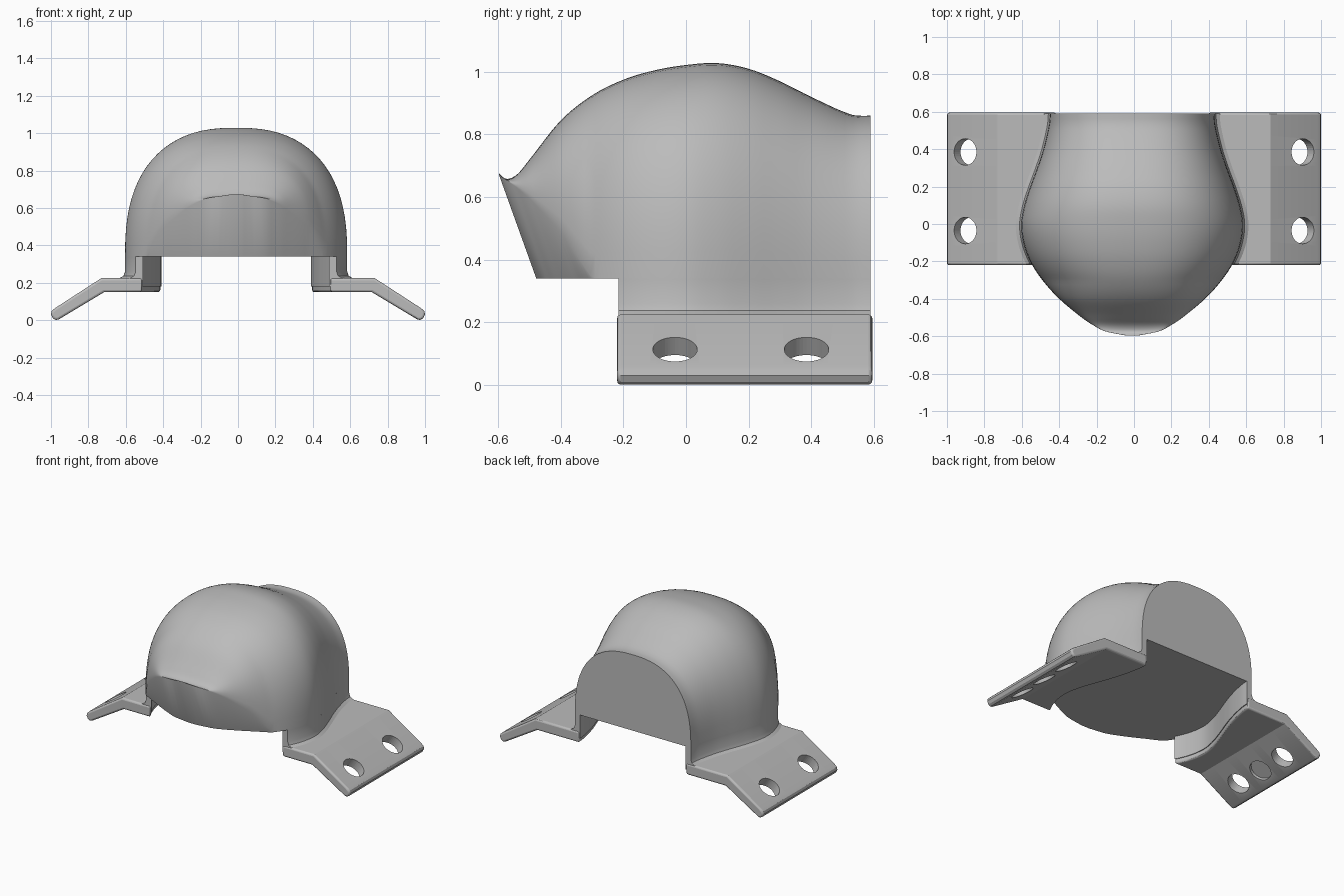
import bpy, bmesh, math
from mathutils import Vector

if "Cube" in bpy.data.objects:
    bpy.data.objects.remove(bpy.data.objects["Cube"])

grey = bpy.data.materials.new("plain grey")
grey.use_nodes = True
grey.diffuse_color = (0.5, 0.5, 0.5, 1)
grey.node_tree.nodes["Principled BSDF"].inputs["Base Color"].default_value = (0.5, 0.5, 0.5, 1)

# Hood stations: y, half width, crown height, rim height
STATIONS = [
    (-.597, .03, .675, .67), (-.575, .14, .658, .655), (-.54, .21, .672, .63),
    (-.5, .27, .72, .595), (-.4, .39, .845, .49), (-.3, .48, .925, .34),
    (-.2, .545, .975, .34), (-.1, .582, 1.005, .34), (0, .594, 1.022, .34),
    (.1, .577, 1.028, .34), (.2, .545, 1.01, .34), (.3, .508, .97, .34),
    (.4, .475, .92, .34), (.53, .445, .863, .34), (.59, .44, .86, .34)]
FLOOR = .34
SHIFT = -.01


def sample(y):
    """Smooth width, crown and rim at a given depth."""
    last = len(STATIONS) - 1
    i = next((k for k in range(last) if y <= STATIONS[k + 1][0]), last - 1)
    a, b = STATIONS[i], STATIONS[i + 1]
    before, after = STATIONS[max(i - 1, 0)], STATIONS[min(i + 2, last)]
    step = b[0] - a[0]
    t = min(max((y - a[0]) / step, 0), 1)
    out = []
    for c in (1, 2, 3):
        m0 = (b[c] - before[c]) / (b[0] - before[0]) * step
        m1 = (after[c] - a[c]) / (after[0] - a[0]) * step
        out.append((2*t**3 - 3*t*t + 1) * a[c] + (t**3 - 2*t*t + t) * m0
                   + (3*t*t - 2*t**3) * b[c] + (t**3 - t*t) * m1)
    w, crown, rim = out
    rim = a[3] + (b[3] - a[3]) * t
    return w, max(crown, rim + .002), max(rim, FLOOR)


def finish(name, bm, angle=35):
    bmesh.ops.remove_doubles(bm, verts=bm.verts, dist=.0001)
    bmesh.ops.recalc_face_normals(bm, faces=bm.faces)
    mesh = bpy.data.meshes.new(name)
    bm.to_mesh(mesh)
    bm.free()
    obj = bpy.data.objects.new(name, mesh)
    bpy.context.collection.objects.link(obj)
    mesh.materials.append(grey)
    smooth(obj, angle)
    return obj


def smooth(obj, angle):
    bpy.ops.object.select_all(action='DESELECT')
    obj.select_set(True)
    bpy.context.view_layer.objects.active = obj
    bpy.ops.object.shade_smooth_by_angle(angle=math.radians(angle))


def loft(bm, rows, closed):
    """Skin a list of equal point rows; return the vertex rows."""
    grid = [[bm.verts.new(p) for p in row] for row in rows]
    n = len(grid[0])
    for r0, r1 in zip(grid, grid[1:]):
        for k in range(n if closed else n - 1):
            m = (k + 1) % n
            bm.faces.new((r0[k], r0[m], r1[m], r1[k]))
    if closed:
        bm.faces.new(grid[0])
        bm.faces.new(grid[-1])
    return grid


# Hood: arched sections swept from the lip to the flat back
front, back, count, arc = -.597, .59, 64, 40
depths = [front + (back - front) * (k / count) ** 1.5 for k in range(count + 1)]
rows, low = [], []
for y in depths:
    w, crown, rim = sample(y)
    row = []
    for k in range(arc + 1):
        a = math.pi * k / arc
        c, s = math.cos(a), max(math.sin(a), 0)
        x = math.copysign(abs(c) ** .8, c) * w
        row.append((x + SHIFT, y, rim + (crown - rim) * s ** .8))
    rows.append(row)
    low.append((w, y + .36 * (rim - FLOOR)))
bm = bmesh.new()
grid = loft(bm, rows, False)
bm.faces.new(grid[-1])
bm.faces.new(grid[0])

# Sloping chin between the lip and the flat underside
edges = []
for side, end in ((1, 0), (-1, -1)):
    edge = []
    for (w, y), row in zip(low, grid):
        top = row[end]
        edge.append(top if top.co.z - FLOOR < .0005
                    else bm.verts.new((side * w + SHIFT, y, FLOOR)))
    for k in range(count):
        loop = (grid[k][end], grid[k + 1][end], edge[k + 1], edge[k])
        loop = list(dict.fromkeys(loop))
        if len(loop) > 2:
            bm.faces.new(loop)
    edges.append(edge)
bm.faces.new((grid[0][0], grid[0][-1], edges[1][0], edges[0][0]))
bm.faces.new(edges[0] + edges[1][::-1])
finish("hood", bm)


def skirt_profile(w):
    return [(w, FLOOR), (w, .26), (w + .008, .237), (w + .03, .224), (w + .03, .18),
            (w - .04, .18), (w - .04, FLOOR)]


def flange_profile(w):
    return [(w - .035, .225), (.73, .225), (.98, .063), (.996, .048), (1, .03),
            (.99, .01), (.975, .001), (.96, .003), (.715, .15), (w - .035, .15)]


def swept_side(name, profile, side, start, stop, steps=40):
    bm = bmesh.new()
    rows = []
    for k in range(steps + 1):
        y = start + (stop - start) * k / steps
        w = sample(y)[0]
        rows.append([(side * x + (SHIFT if x < .7 else 0), y, z) for x, z in profile(w)])
    loft(bm, rows, True)
    return finish(name, bm)


def drill(obj, side, y, offset, depth):
    """Cut a round hole square to the sloping flange."""
    tilt = side * math.radians(33)
    normal = Vector((math.sin(tilt), 0, math.cos(tilt)))
    bpy.ops.mesh.primitive_cylinder_add(
        vertices=40, radius=.071, depth=depth, rotation=(0, tilt, 0),
        location=Vector((side * .9, y, .11)) + normal * offset)
    cutter = bpy.context.object
    cutter.hide_render = True
    mod = obj.modifiers.new("hole", 'BOOLEAN')
    mod.operation = 'DIFFERENCE'
    mod.object = cutter
    mod.solver = 'EXACT'
    bpy.context.view_layer.objects.active = obj
    bpy.ops.object.modifier_apply(modifier=mod.name)
    bpy.data.objects.remove(cutter)


# Side skirts and bent mounting flanges
for side, label in ((1, "left"), (-1, "right")):
    swept_side(label + "_skirt", skirt_profile, side, -.215, .59)
    flange = swept_side(label + "_flange", flange_profile, side, -.22, .595)
    bevel = flange.modifiers.new("soft ends", 'BEVEL')
    bevel.width = .012
    bevel.segments = 3
    bevel.limit_method = 'ANGLE'
    bevel.angle_limit = math.radians(60)
    bpy.context.view_layer.objects.active = flange
    bpy.ops.object.modifier_apply(modifier=bevel.name)
    for y in (-.035, .385):
        drill(flange, side, y, 0, .4)
    drill(flange, side, .175, -.13, .18)
    smooth(flange, 30)
